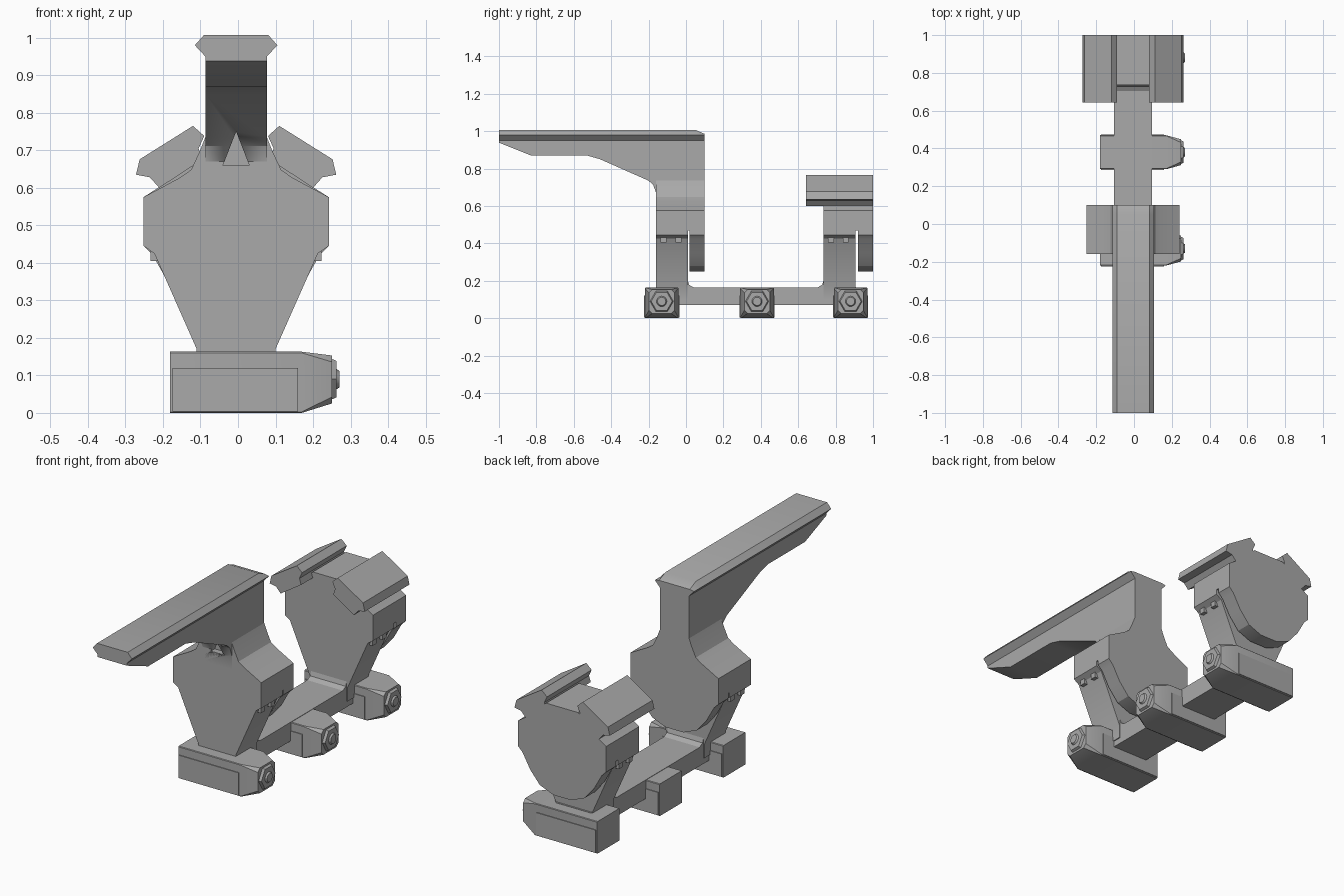
import bpy, bmesh, math
from mathutils import Vector

if "Cube" in bpy.data.objects:
    bpy.data.objects.remove(bpy.data.objects["Cube"], do_unlink=True)

grey = bpy.data.materials.new("matte_grey")
grey.use_nodes = True
COLOUR = (0.4, 0.4, 0.4, 1)
grey.diffuse_color = COLOUR
grey.node_tree.nodes["Principled BSDF"].inputs["Base Color"].default_value = COLOUR
CX = -0.005  # centre plane of the mount


def finish(name, bm, smooth=25):
    bmesh.ops.recalc_face_normals(bm, faces=bm.faces)
    mesh = bpy.data.meshes.new(name)
    bm.to_mesh(mesh)
    bm.free()
    ob = bpy.data.objects.new(name, mesh)
    bpy.context.collection.objects.link(ob)
    mesh.materials.append(grey)
    bpy.ops.object.select_all(action='DESELECT')
    ob.select_set(True)
    bpy.context.view_layer.objects.active = ob
    bpy.ops.object.shade_smooth_by_angle(angle=math.radians(smooth))
    return ob


def loft(name, rings):
    """Join matching outlines and cap both ends."""
    bm = bmesh.new()
    rows = [[bm.verts.new(p) for p in ring] for ring in rings]
    n = len(rows[0])
    for a, b in zip(rows, rows[1:]):
        for i in range(n):
            j = (i + 1) % n
            bm.faces.new((a[i], a[j], b[j], b[i]))
    bm.faces.new(rows[0])
    bm.faces.new(rows[-1])
    return finish(name, bm)


def along_y(name, pts, y0, y1):
    return loft(name, [[(x + CX, y, z) for x, z in pts] for y in (y0, y1)])


def along_x(name, pts, x0, x1):
    return loft(name, [[(x, y, z) for y, z in pts] for x in (x0, x1)])


def box(name, x0, x1, y0, y1, z0, z1):
    return along_x(name, [(y0, z0), (y1, z0), (y1, z1), (y0, z1)], x0, x1)


def mirrored(half):
    return half + [(-x, z) for x, z in reversed(half) if x]


# Half outlines shared by both rings
leg = [(0.105, 0.1), (0.105, 0.17), (0.218, 0.425), (0.247, 0.445), (0.247, 0.475)]
lower_disc = [(0.05, 0.25), (0.125, 0.28), (0.18, 0.345), (0.222, 0.42),
              (0.247, 0.445), (0.247, 0.475)]
front_top = [(0.247, 0.47), (0.247, 0.575), (0.15, 0.627), (0.12, 0.648),
             (0.098, 0.695), (0.082, 0.735)]
rear_top = [(0.247, 0.47), (0.247, 0.575), (0.2, 0.605), (0.09, 0.705)]

for label, start, end, top in (("front", -0.16, 0.1, front_top),
                               ("rear", 0.735, 1.0, rear_top)):
    split = start + 0.17
    along_y(label + "_leg", mirrored(leg), start, split)
    along_y(label + "_ring_lower", mirrored(lower_disc), end - 0.08, end)
    along_y(label + "_ring_upper", mirrored(top), start, end)
    # Clamp lugs beside the seam of the ring
    for side in (-1, 1):
        for k, y in enumerate((start + 0.04, start + 0.12)):
            xs = sorted((CX + side * 0.19, CX + side * 0.228))
            box(f"{label}_lug_{side}_{k}", *xs, y - 0.015, y + 0.015, 0.405, 0.45)

# Base bar with filleted corners against the legs
bar = [(-0.16, 0.07), (0.91, 0.07), (0.91, 0.165), (0.735, 0.2), (0.728, 0.178),
       (0.705, 0.165), (0.04, 0.165), (0.017, 0.178), (0.01, 0.2), (-0.16, 0.165)]
along_x("base_bar", bar, CX - 0.1, CX + 0.1)

# Overhanging arm and its bevelled rail head
arm_pts = [(-1, 0.938), (-0.83, 0.87), (-0.53, 0.87), (-0.46, 0.85), (-0.2, 0.735),
           (-0.175, 0.712), (-0.16, 0.67), (-0.16, 0.6), (0.1, 0.6), (0.1, 0.955), (-1, 0.955)]
arm = along_x("arm", arm_pts, CX - 0.082, CX + 0.082)
head = mirrored([(0.082, 0.95), (0.11, 0.98), (0.086, 1.007)])
loft("arm_rail", [[(x + CX, y, z) for x, z in head] for y in (-1, 0.05)] +
     [[(x + CX, 0.1, min(z, 0.985)) for x, z in head]])

# Tapered relief under the arm
cutter = loft("relief_cutter", [
    [(CX - 0.035, -0.25, 0.66), (CX + 0.035, -0.25, 0.66), (CX, -0.25, 0.75)],
    [(CX - 0.035, -0.13, 0.66), (CX + 0.035, -0.13, 0.66), (CX, -0.13, 0.75)]])
for target in (arm, bpy.data.objects["front_ring_upper"]):
    cut = target.modifiers.new("relief", 'BOOLEAN')
    cut.object = cutter
    cut.operation = 'DIFFERENCE'
cutter.hide_render = True
cutter.hide_set(True)

# Pair of slanted accessory rails on the rear ring
rail = [(0.115, 0.765), (0.257, 0.676), (0.267, 0.635), (0.23, 0.628),
        (0.205, 0.6), (0.09, 0.675), (0.1, 0.705), (0.085, 0.738)]
for label, s in (("left", 1), ("right", -1)):
    along_y(label + "_slanted_rail", [(s * x, z) for x, z in rail], 0.642, 1.0)


def clamp_section(x, half, z0, z1):
    """Rectangle with clipped corners across the clamp."""
    c = 0.25 * half if x > 0.2 else 0.003
    return [(x, -half + c, z0), (x, half - c, z0), (x, half, z0 + c), (x, half, z1 - c),
            (x, half - c, z1), (x, -half + c, z1), (x, -half, z1 - c), (x, -half, z0 + c)]


# Cross clamps with tapered jaw, hexagonal nut and domed bolt
for label, y in (("front", -0.13), ("middle", 0.38), ("rear", 0.88)):
    sections = [clamp_section(*s) for s in ((-0.181, 0.09, 0, 0.163), (0.17, 0.09, 0, 0.163),
                                            (0.25, 0.068, 0.025, 0.153))]
    loft(label + "_clamp", [[(a, b + y, c) for a, b, c in s] for s in sections])
    for side in (-1, 1):
        ys = sorted((y + side * 0.085, y + side * 0.094))
        box(f"{label}_clamp_panel_{side}", -0.174, 0.16, *ys, 0.004, 0.12)
    for part, x0, x1, r0, r1, n in (("nut", 0.24, 0.262, 0.068, 0.056, 6),
                                    ("bolt", 0.25, 0.27, 0.036, 0.022, 20)):
        loft(f"{label}_{part}", [
            [(x, y + r * math.cos(t * math.tau / n), 0.09 + r * math.sin(t * math.tau / n))
             for t in range(n)] for x, r in ((x0, r0), (x1, r1))])
